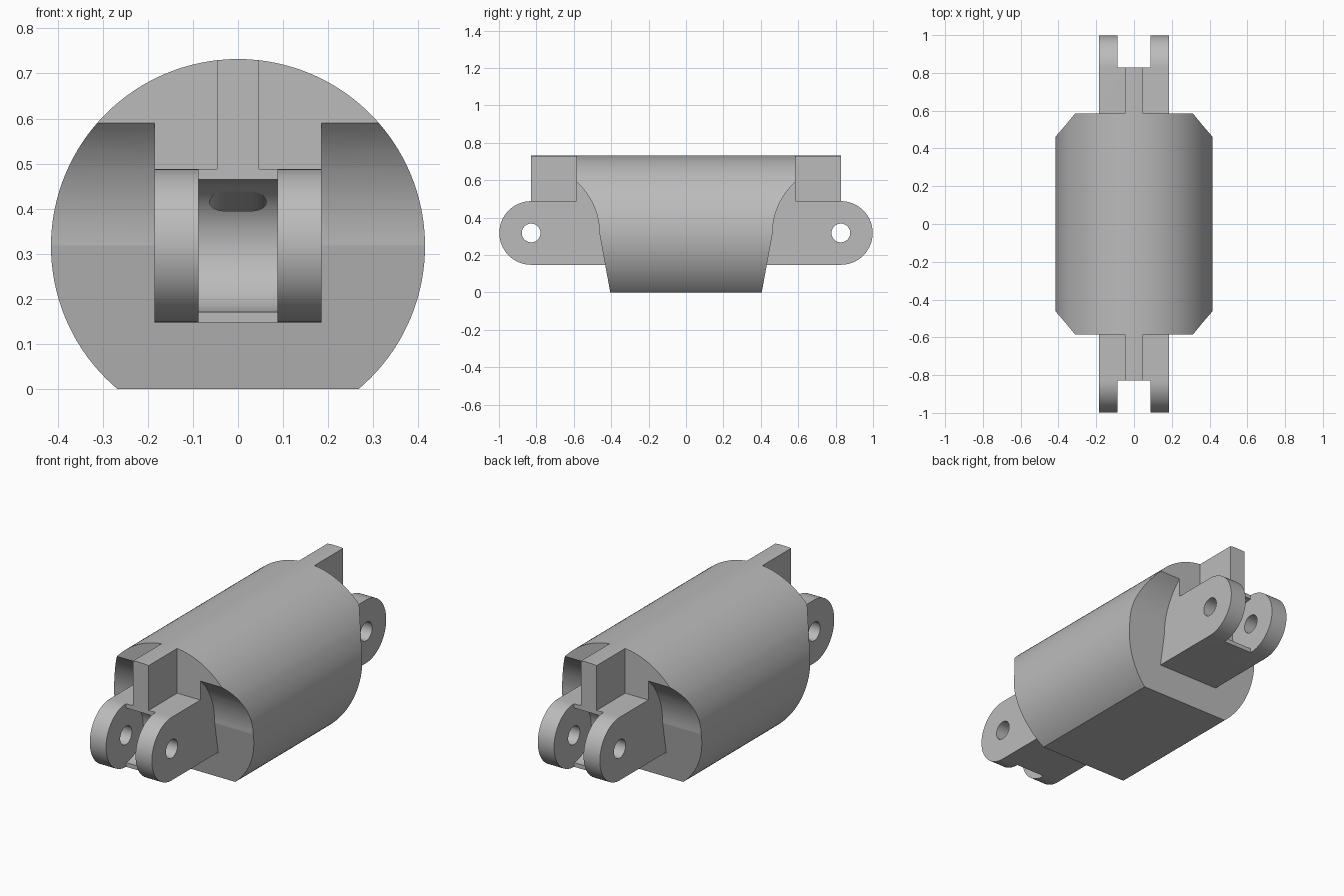
import bpy, bmesh
from math import sin, cos, pi, radians, asin, sqrt

cube = bpy.data.objects.get("Cube")
if cube:
    bpy.data.objects.remove(cube, do_unlink=True)

PIN_Y, PIN_Z = 0.828, 0.318      # hinge pin centre
BODY_R, END_Y = 0.415, 0.585     # barrel radius and half length
LUG_R, LUG_X = 0.17, 0.185       # hinge lug radius and half width

grey = bpy.data.materials.new("plain_grey")
grey.use_nodes = True
grey.diffuse_color = (0.5, 0.5, 0.5, 1)
grey.node_tree.nodes["Principled BSDF"].inputs["Base Color"].default_value = (0.5, 0.5, 0.5, 1)


def loft(name, start, end):
    """Closed solid between two matching rings of points."""
    bm = bmesh.new()
    a = [bm.verts.new(p) for p in start]
    b = [bm.verts.new(p) for p in end]
    bm.faces.new(a)
    bm.faces.new(b[::-1])
    for i in range(len(a)):
        j = (i + 1) % len(a)
        bm.faces.new((a[i], b[i], b[j], a[j]))
    bmesh.ops.recalc_face_normals(bm, faces=bm.faces)
    mesh = bpy.data.meshes.new(name)
    bm.to_mesh(mesh)
    bm.free()
    mesh.materials.append(grey)
    obj = bpy.data.objects.new(name, mesh)
    bpy.context.collection.objects.link(obj)
    return obj


def prism(name, yz, half_x):
    return loft(name, [(-half_x, y, z) for y, z in yz], [(half_x, y, z) for y, z in yz])


def box(name, half_x, y0, y1, z0, z1):
    return prism(name, [(y0, z0), (y1, z0), (y1, z1), (y0, z1)], half_x)


def arc(cy, cz, r, a0, a1, n):
    return [(cy + r * cos(a0 + (a1 - a0) * i / n), cz + r * sin(a0 + (a1 - a0) * i / n))
            for i in range(n + 1)]


def disc(cy, cz, r, n):
    return arc(cy, cz, r, 0, 2 * pi, n)[:-1]


def combine(target, tool, operation):
    mod = target.modifiers.new(operation.lower(), 'BOOLEAN')
    mod.operation, mod.object, mod.solver = operation, tool, 'EXACT'
    bpy.context.view_layer.objects.active = target
    bpy.ops.object.modifier_apply(modifier=mod.name)
    bpy.data.objects.remove(tool, do_unlink=True)


# Barrel side profile: leaning ends below, hollow clearance arc above
NOTCH_R = 0.365
top = asin(sqrt(NOTCH_R ** 2 - (PIN_Y - END_Y) ** 2) / NOTCH_R)
half = [(0.405, 0)] + arc(PIN_Y, PIN_Z, NOTCH_R, pi, pi - top, 12) + [(END_Y, 0.8)]
body = prism("hinged_barrel", half + [(-y, z) for y, z in reversed(half)], 0.5)

# Hinge lugs, the shoulder above them, and the upright stop rib
lugs = (arc(PIN_Y, PIN_Z, LUG_R, -pi / 2, pi / 2, 48)
        + arc(-PIN_Y, PIN_Z, LUG_R, pi / 2, 3 * pi / 2, 48))
combine(body, prism("hinge_lugs", lugs, LUG_X), 'UNION')
combine(body, box("shoulder", LUG_X, -END_Y, END_Y, 0.4, 0.7), 'UNION')
combine(body, box("stop_rib", 0.047, -0.85, 0.85, 0.44, 0.8), 'UNION')

# Round the whole thing off to the barrel
ring = disc(0, 0.317, BODY_R, 128)
combine(body, loft("barrel_round", [(x, -1.1, z) for x, z in ring],
                   [(x, 1.1, z) for x, z in ring]), 'INTERSECT')

# Flattened oval section of the sloping inner channel
oval = [(sx * 0.029 + 0.034 * cos(t), 0.448 + 0.0155 * sin(t))
        for sx, a0 in ((1, -90), (-1, 90))
        for t in [radians(a0 + 15 * i) for i in range(13)]]

# Both ends: fork slot, rounded slot back, pin hole, channel
for s in (1, -1):
    y0, y1 = sorted((s * PIN_Y, s * 1.1))
    combine(body, box("fork_slot", 0.088, y0, y1, 0.05, 0.9), 'DIFFERENCE')
    combine(body, prism("slot_back", disc(s * PIN_Y, PIN_Z, 0.147, 96), 0.088), 'DIFFERENCE')
    combine(body, prism("pin_hole", disc(s * PIN_Y, PIN_Z, 0.05, 64), 0.3), 'DIFFERENCE')
    combine(body, loft("channel", [(x, s * PIN_Y, z) for x, z in oval],
                       [(x, s * 0.1, z - 0.3 * (PIN_Y - 0.1)) for x, z in oval]), 'DIFFERENCE')

bpy.ops.object.select_all(action='DESELECT')
body.select_set(True)
bpy.context.view_layer.objects.active = body
bpy.ops.object.shade_smooth_by_angle(angle=radians(8))
